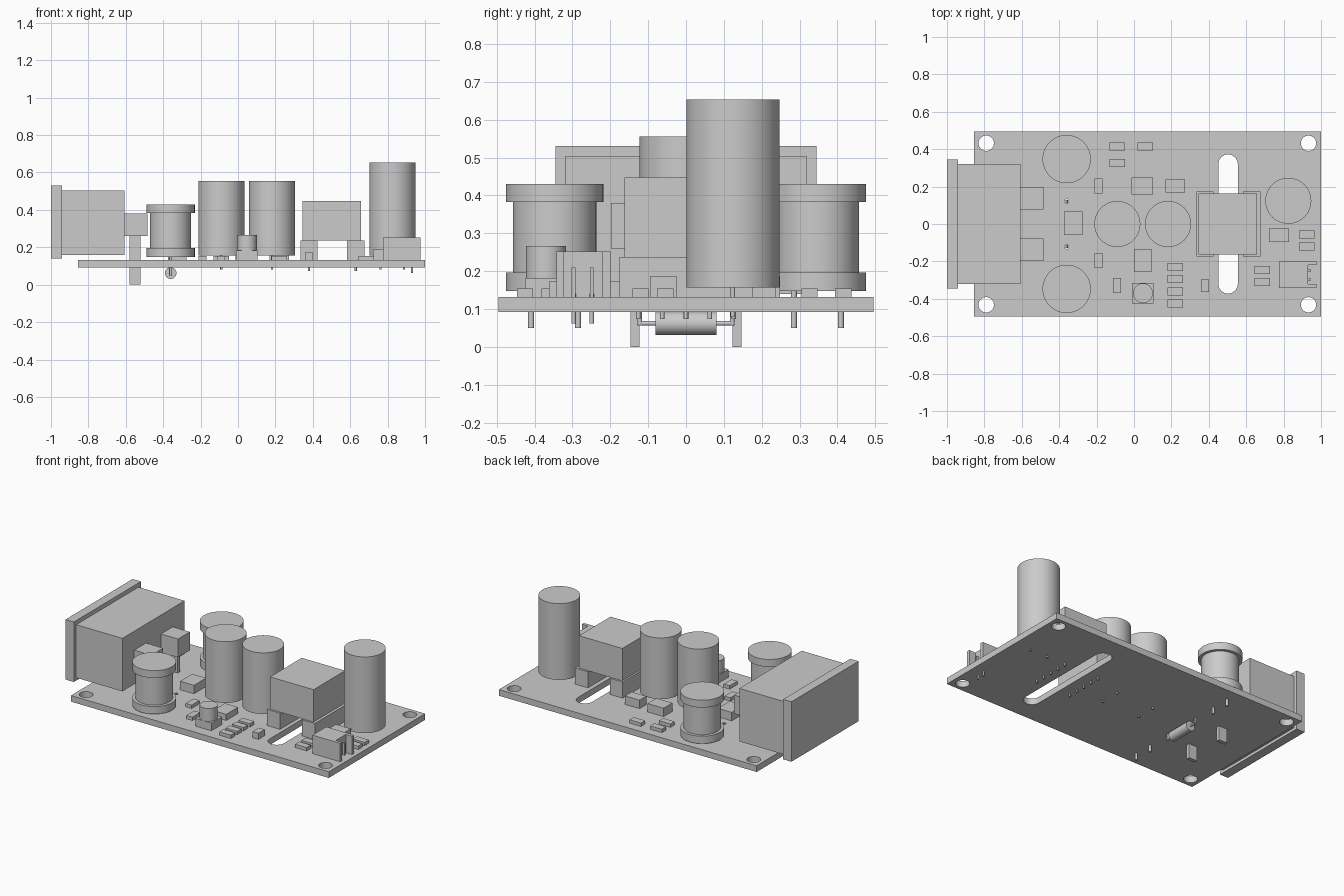
import bpy, math

if "Cube" in bpy.data.objects:
    bpy.data.objects.remove(bpy.data.objects["Cube"])

TOP = 0.132  # upper face of the circuit board


def box(name, x, y, z):
    bpy.ops.mesh.primitive_cube_add(size=1, location=[sum(r) / 2 for r in (x, y, z)])
    o = bpy.context.object
    o.name = name
    o.scale = [r[1] - r[0] for r in (x, y, z)]
    bpy.ops.object.transform_apply(location=False, rotation=False, scale=True)
    return o


def chip(name, x, y, w, d, h):
    return box(name, (x - w / 2, x + w / 2), (y - d / 2, y + d / 2), (TOP, TOP + h))


def cyl(name, x, y, z, r, n=48):
    bpy.ops.mesh.primitive_cylinder_add(vertices=n, radius=r, depth=z[1] - z[0],
                                        location=(x, y, (z[0] + z[1]) / 2))
    o = bpy.context.object
    o.name = name
    bpy.ops.object.shade_smooth_by_angle()
    return o


def cyl_y(name, x, z, length, r):
    o = cyl(name, x, 0, (z - length / 2, z + length / 2), r, 32)
    o.rotation_euler.x = math.pi / 2


def slot_outline(cx, half, r, n=16, cy=0):
    # circle stretched along y into a rounded slot (half = 0 gives a circle)
    pts = []
    for s, start in ((1, 0), (-1, math.pi)):
        for i in range(n + (1 if half else 0)):
            a = start + math.pi * i / n
            pts.append((cx + r * math.cos(a), cy + s * half + r * math.sin(a)))
    return pts


# circuit board with mounting holes, isolation slot and lead holes
outlines = [[(-0.855, -0.495), (1, -0.495), (1, 0.495), (-0.855, 0.495)],
            slot_outline(0.503, 0.32, 0.052)]
for s in (-1, 1):
    outlines += [slot_outline(x, 0, 0.041, cy=s * 0.432) for x in (-0.79, 0.933)]
    outlines.append(slot_outline(-0.36, 0, 0.011, 8, s * 0.122))
cu = bpy.data.curves.new("circuit_board", 'CURVE')
cu.dimensions = '2D'
cu.fill_mode = 'BOTH'
cu.extrude = 0.02
for pts in outlines:
    sp = cu.splines.new('POLY')
    sp.points.add(len(pts) - 1)
    for p, (x, y) in zip(sp.points, pts):
        p.co = (x, y, 0, 1)
    sp.use_cyclic_u = True
board = bpy.data.objects.new("circuit_board", cu)
bpy.context.collection.objects.link(board)
board.location.z = TOP - 0.02
bpy.ops.object.select_all(action='DESELECT')
board.select_set(True)
bpy.context.view_layer.objects.active = board
bpy.ops.object.convert(target='MESH')
bpy.ops.object.shade_smooth_by_angle()

# power inlet with flange and two terminals
box("inlet_flange", (-1, -0.94), (-0.345, 0.345), (0.14, 0.53))
box("inlet_body", (-0.94, -0.608), (-0.32, 0.32), (0.158, 0.503))
for s in (-1, 1):
    box("inlet_terminal", (-0.61, -0.485), sorted((s * 0.077, s * 0.198)), (0.26, 0.38))
    box("inlet_leg", (-0.58, -0.52), sorted((s * 0.123, s * 0.147)), (0, 0.27))

# two wound chokes
for s in (-1, 1):
    y = s * 0.347
    cyl("choke_lower_flange", -0.36, y, (0.147, 0.196), 0.129)
    cyl("choke_winding", -0.36, y, (0.194, 0.387), 0.11)
    cyl("choke_upper_flange", -0.36, y, (0.382, 0.43), 0.129)
    for d in (-0.062, 0.062):
        cyl("choke_pin", -0.36, y + d, (0.05, 0.15), 0.008, 16)

# axial component hanging below the board
cyl_y("axial_body", -0.36, 0.062, 0.16, 0.031)
cyl_y("axial_lead", -0.36, 0.062, 0.256, 0.006)
for s in (-1, 1):
    cyl("axial_lead_end", -0.36, s * 0.122, (0.056, 0.138), 0.006, 16)

# upright capacitors with pins
for x in (-0.089, 0.182):
    cyl("capacitor", x, 0, (0.157, 0.555), 0.123)
    for y in (-0.063, 0.063):
        cyl("capacitor_pin", x, y, (0.08, 0.16), 0.006, 16)
cyl("tall_capacitor", 0.825, 0.124, (0.157, 0.653), 0.123)
for x in (0.762, 0.888):
    cyl("tall_capacitor_pin", x, 0.124, (0.08, 0.16), 0.006, 16)

# transformer bridging the slot
box("transformer_core", (0.345, 0.657), (-0.162, 0.162), (0.236, 0.447))
for x in (0.379, 0.629):
    box("transformer_base", (x - 0.046, x + 0.046), (-0.175, 0.175), (TOP, 0.237))
    for i in range(-2, 3):
        cyl("transformer_pin", x, i * 0.063, (0.073, TOP + 0.01), 0.006, 16)

# output connector: shell open towards the board edge
box("connector_back", (0.775, 0.93), (-0.342, -0.2), (TOP, 0.252))
for y in ((-0.342, -0.322), (-0.22, -0.2)):
    box("connector_wall", (0.925, 0.975), y, (TOP, 0.252))
for y in (-0.297, -0.249):
    box("connector_contact", (0.93, 0.945), (y - 0.005, y + 0.005), (TOP, 0.21))
    cyl("connector_pin", 0.93, y, (0.062, 0.14), 0.006, 16)

# small passives: horizontal and vertical
for x, y in ((-0.09, 0.415), (0.06, 0.415), (-0.09, 0.326), (0.22, -0.23), (0.22, -0.295),
             (0.22, -0.36), (0.22, -0.425), (0.685, -0.245), (0.685, -0.31),
             (0.923, -0.055), (0.923, -0.12)):
    chip("small_resistor", x, y, 0.083, 0.043, 0.022)
for x, y in ((-0.19, 0.203), (-0.19, -0.195), (-0.09, -0.33)):
    chip("small_passive", x, y, 0.043, 0.08, 0.022)
chip("small_block", 0.38, -0.33, 0.043, 0.065, 0.04)

# larger chips
chip("rectifier", -0.325, 0.003, 0.1, 0.125, 0.055)
chip("diode_left", 0.045, 0.203, 0.115, 0.09, 0.055)
chip("diode_right", 0.22, 0.203, 0.105, 0.068, 0.055)
chip("diode_output", 0.775, -0.06, 0.108, 0.07, 0.055)
chip("controller", 0.047, -0.195, 0.095, 0.122, 0.04)

# surface-mount can capacitor
chip("can_base", 0.048, -0.37, 0.115, 0.108, 0.05)
cyl("can", 0.048, -0.37, (0.17, 0.266), 0.053, 32)
